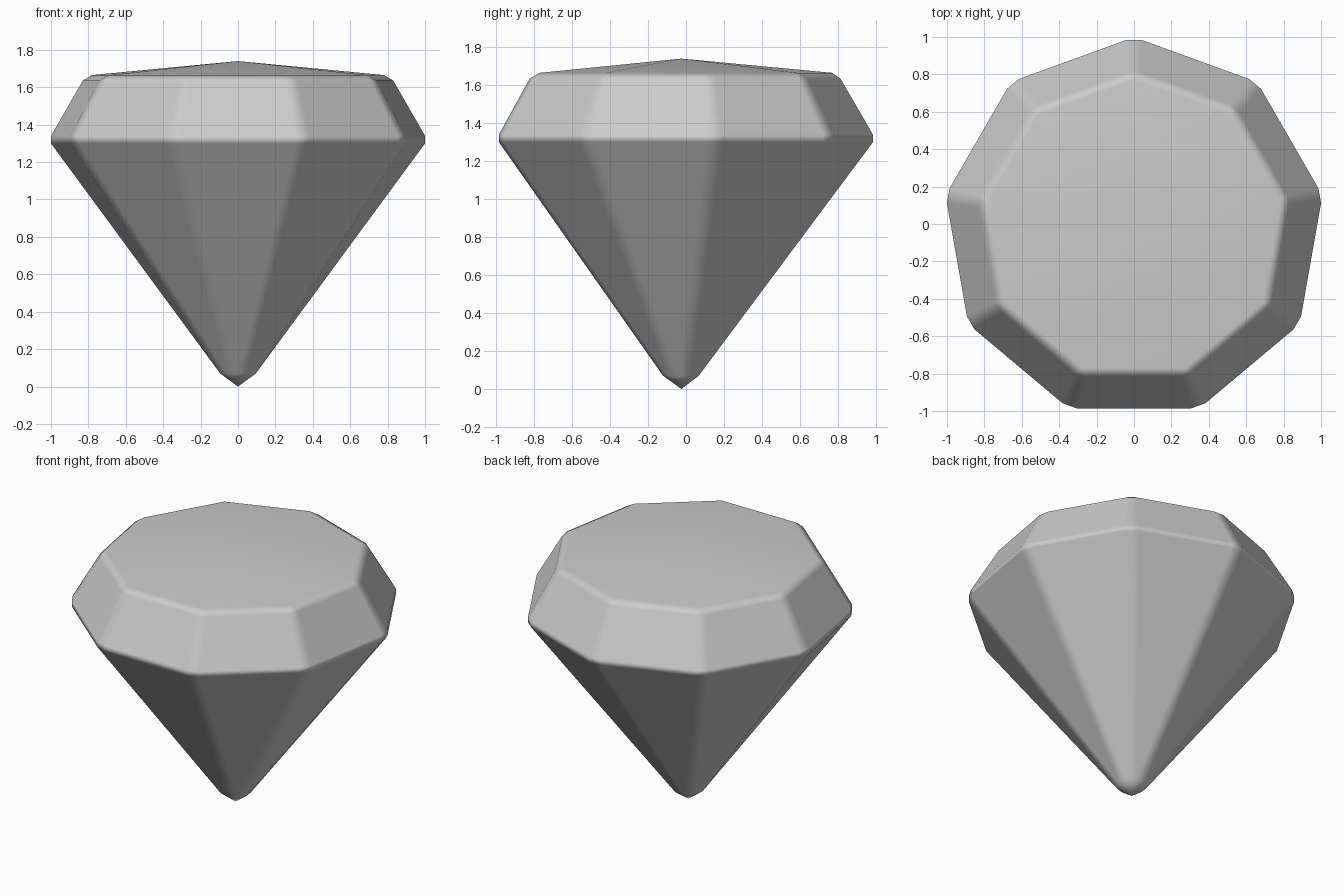
import bpy, bmesh
from math import sin, cos, tan, radians, pi

if "Cube" in bpy.data.objects:
    bpy.data.objects.remove(bpy.data.objects["Cube"])

SIDES = 9
HALF = pi / SIDES
Y0 = -0.024   # odd-sided outline: axis sits slightly forward of the box centre


def ring(bm, radius, z, cut):
    """Nine-sided ring with each corner chamfered by a half-width of cut."""
    verts = []
    for k in range(SIDES):
        a = pi / 2 + 2 * HALF * k
        r = radius - cut * tan(HALF)
        for s in (-1, 1):
            verts.append(bm.verts.new((r * cos(a) - s * cut * sin(a),
                                       r * sin(a) + s * cut * cos(a) + Y0, z)))
    return verts


bm = bmesh.new()

# profile: culet, softened girdle, crown, softened table rim (radius, height, corner cut)
tip_r = 0.097
profile = [
    (tip_r / cos(HALF), 0.07, tip_r * sin(HALF)),
    (1.023, 1.30, 0.04),
    (1.023, 1.34, 0.04),
    (0.85, 1.635, 0.035),
    (0.795, 1.665, 0.0),
]
rings = [ring(bm, *p) for p in profile]
n = 2 * SIDES
for lo, hi in zip(rings, rings[1:]):
    for i in range(n):
        j = (i + 1) % n
        bm.faces.new((lo[i], lo[j], hi[j], hi[i]))

# pointed tip and shallow domed table
tip = bm.verts.new((0, Y0, 0))
peak = bm.verts.new((0, Y0, 1.74))
for i in range(n):
    j = (i + 1) % n
    bm.faces.new((tip, rings[0][j], rings[0][i]))
    bm.faces.new((peak, rings[-1][i], rings[-1][j]))

bmesh.ops.remove_doubles(bm, verts=bm.verts[:], dist=0.0005)
bmesh.ops.recalc_face_normals(bm, faces=bm.faces[:])
for f in bm.faces:
    f.smooth = True

mesh = bpy.data.meshes.new("gem")
bm.to_mesh(mesh)
bm.free()
gem = bpy.data.objects.new("gem", mesh)
bpy.context.collection.objects.link(gem)

# facets stay flat, narrow chamfers blend between them
wn = gem.modifiers.new("facet_normals", 'WEIGHTED_NORMAL')
wn.mode = 'FACE_AREA'
wn.weight = 100
